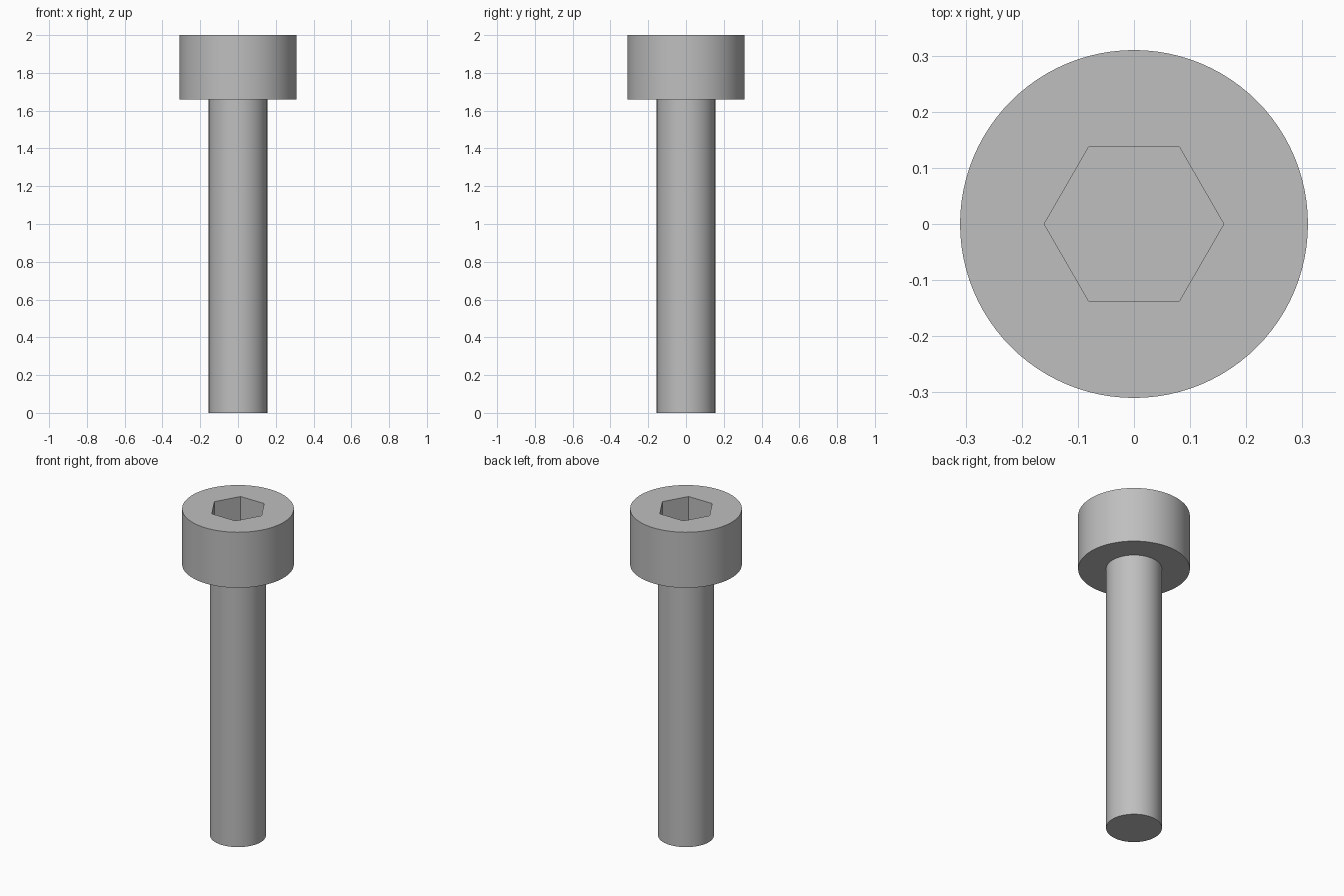
import bpy, bmesh
from math import cos, sin, tau, radians

cube = bpy.data.objects.get("Cube")
if cube:
    bpy.data.objects.remove(cube, do_unlink=True)

SIDES = 96
SHANK_R, HEAD_R, SOCKET_R = 0.155, 0.31, 0.16
HEAD_Z, TOP_Z, SOCKET_Z = 1.66, 2.0, 1.83

steel = bpy.data.materials.new("grey_steel")
steel.use_nodes = True
colour = (0.52, 0.52, 0.52, 1)
steel.diffuse_color = colour
steel.node_tree.nodes["Principled BSDF"].inputs["Base Color"].default_value = colour

bm = bmesh.new()


def ring(radius, z, sides):
    return [bm.verts.new((radius * cos(tau * i / sides), radius * sin(tau * i / sides), z))
            for i in range(sides)]


def bridge(a, b):
    n = len(a)
    for i in range(n):
        j = (i + 1) % n
        bm.faces.new((a[i], a[j], b[j], b[i]))


def loop_edges(loop):
    return [bm.edges.get((loop[i - 1], loop[i])) for i in range(len(loop))]


# Shank and head outer surface, from the tip upwards
outline = [(SHANK_R, 0), (SHANK_R, HEAD_Z), (HEAD_R, HEAD_Z), (HEAD_R, TOP_Z)]
rings = [ring(r, z, SIDES) for r, z in outline]
for lower, upper in zip(rings, rings[1:]):
    bridge(lower, upper)
bm.faces.new(rings[0])

# Hexagonal socket: walls and floor
rim = ring(SOCKET_R, TOP_Z, 6)
floor = ring(SOCKET_R, SOCKET_Z, 6)
bridge(rim, floor)
bm.faces.new(floor)

# Flat top face around the socket
bmesh.ops.triangle_fill(bm, edges=loop_edges(rings[-1]) + loop_edges(rim), use_beauty=True)
bmesh.ops.recalc_face_normals(bm, faces=bm.faces[:])

mesh = bpy.data.meshes.new("socket_head_screw")
bm.to_mesh(mesh)
bm.free()
mesh.materials.append(steel)
screw = bpy.data.objects.new("socket_head_screw", mesh)
bpy.context.collection.objects.link(screw)

# Smooth round walls, crisp rims and hexagon
bpy.ops.object.select_all(action='DESELECT')
screw.select_set(True)
bpy.context.view_layer.objects.active = screw
bpy.ops.object.shade_smooth_by_angle(angle=radians(30))
